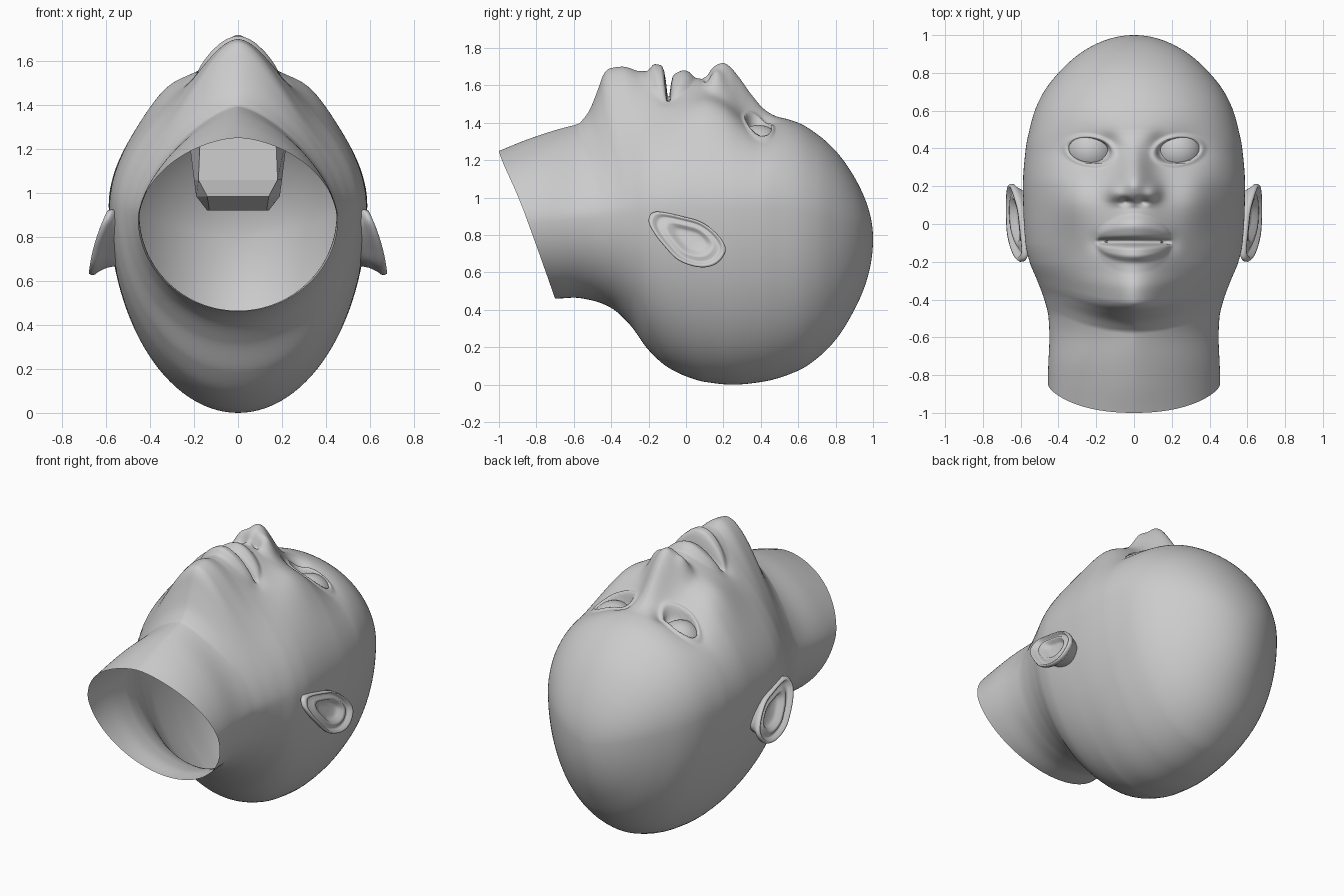
import bpy, bmesh, math

if "Cube" in bpy.data.objects:
    bpy.data.objects.remove(bpy.data.objects["Cube"])

skin = bpy.data.materials.new("plain grey")
skin.diffuse_color = (0.6, 0.6, 0.6, 1)
skin.use_nodes = True
skin.node_tree.nodes["Principled BSDF"].inputs["Base Color"].default_value = skin.diffuse_color


def spline(points, key=lambda v: v):
    """Smooth curve through (position, value) pairs."""
    xs = [key(p[0]) for p in points]
    ys = [p[1] for p in points]
    n = len(xs)
    d = [(ys[i + 1] - ys[i]) / (xs[i + 1] - xs[i]) for i in range(n - 1)]
    m = [d[0]] + [0 if d[i - 1] * d[i] <= 0 else 2 * d[i - 1] * d[i] / (d[i - 1] + d[i])
                  for i in range(1, n - 1)] + [d[-1]]

    def f(v):
        v = min(max(key(v), xs[0]), xs[-1])
        i = 0
        while i < n - 2 and v > xs[i + 1]:
            i += 1
        h = xs[i + 1] - xs[i]
        t = (v - xs[i]) / h
        return ((2 * t**3 - 3 * t**2 + 1) * ys[i] + (t**3 - 2 * t**2 + t) * h * m[i]
                + (3 * t**2 - 2 * t**3) * ys[i + 1] + (t**3 - t**2) * h * m[i + 1])
    return f


def step(a, b, v):
    t = min(max((v - a) / (b - a), 0), 1)
    return t * t * (3 - 2 * t)


def gauss(dx, dy, sx, sy):
    return math.exp(-(dx / sx) ** 2 - (dy / sy) ** 2)


def loft(name, rings, smooth=True, cap_first=False, cap_last=False):
    """Skin a list of closed rings into one object."""
    bm = bmesh.new()
    vs = [[bm.verts.new(p) for p in ring] for ring in rings]
    n = len(rings[0])
    for a, b in zip(vs, vs[1:]):
        for i in range(n):
            j = (i + 1) % n
            bm.faces.new((a[i], a[j], b[j], b[i]))
    if cap_first:
        bm.faces.new(vs[0])
    if cap_last:
        bm.faces.new(vs[-1])
    bmesh.ops.remove_doubles(bm, verts=bm.verts, dist=1e-5)
    bmesh.ops.recalc_face_normals(bm, faces=bm.faces)
    for f in bm.faces:
        f.smooth = smooth
    me = bpy.data.meshes.new(name)
    bm.to_mesh(me)
    bm.free()
    me.materials.append(skin)
    ob = bpy.data.objects.new(name, me)
    bpy.context.collection.objects.link(ob)
    return ob


# Head cross-section curves, running from the neck to the crown
def crown(y):
    return -math.sqrt(max(0, 1 - y))


width = spline([(-1, .455), (-.8, .455), (-.6, .448), (-.5, .452), (-.4, .475), (-.3, .512),
                (-.2, .553), (-.1, .575), (.05, .585), (.2, .588), (.4, .573), (.5, .553),
                (.6, .525), (.7, .477), (.8, .40), (.9, .29), (.95, .207), (1, 0)], crown)
front = spline([(-1, 1.25), (-.85, 1.31), (-.7, 1.36), (-.57, 1.395), (-.45, 1.43), (-.3, 1.47),
                (-.15, 1.51), (0, 1.53), (.1, 1.535), (.2, 1.52), (.3, 1.48), (.4, 1.445),
                (.5, 1.43), (.6, 1.40), (.7, 1.34), (.8, 1.25), (.9, 1.11), (.95, 1.01),
                (1, .78)], crown)
back = spline([(-1, .46), (-.7, .46), (-.6, .465), (-.5, .45), (-.4, .41), (-.3, .32),
               (-.2, .185), (-.1, .095), (0, .045), (.1, .015), (.25, 0), (.4, .014),
               (.6, .075), (.7, .14), (.8, .24), (.9, .40), (.95, .51), (1, .78)], crown)
middle = spline([(-1, .87), (-.6, .9), (0, .95), (.4, .95), (.7, .9), (1, .78)], crown)
squareness = spline([(-1, 1.72), (-.75, 1.6), (-.55, 1.45), (-.4, 1.55), (-.2, 1.78), (.1, 1.8),
                     (.3, 1.9), (.5, 2), (1, 2)])
# Centre lines of chin and muzzle, lips (added height) and nose
muzzle = spline([(-.57, 1.395), (-.52, 1.46), (-.47, 1.58), (-.44, 1.66), (-.41, 1.69),
                 (-.34, 1.70), (-.25, 1.675), (-.2, 1.665), (-.1, 1.65), (0, 1.645),
                 (.08, 1.635), (.15, 1.605), (.25, 1.53), (.35, 1.46), (.42, 1.441)])
muzzle_spread = spline([(-.57, .3), (-.45, .26), (-.3, .25), (-.1, .22), (.1, .2), (.42, .2)])
lips = spline([(-.26, 0), (-.21, .01), (-.165, .055), (-.135, .055), (-.112, .02), (-.094, -.04),
               (-.076, 0), (-.045, .022), (-.01, .035), (.015, .028), (.05, 0)])
nose = spline([(.085, 1.635), (.11, 1.65), (.135, 1.685), (.165, 1.71), (.2, 1.72), (.23, 1.705),
               (.28, 1.65), (.35, 1.555), (.42, 1.475), (.47, 1.442), (.5, 1.43)])
nose_spread = spline([(.08, .09), (.15, .1), (.22, .1), (.3, .085), (.4, .075), (.5, .1)])

EYE_X, EYE_Y = .232, .388


def relief(x, y):
    """Height of the facial features above the plain head."""
    ax = abs(x)
    yy = y - .6 * min(ax, .45) ** 2 * (1 - step(-.4, -.15, y))    # curved jaw line
    h = base = 0
    if -.57 < yy < .42:
        base = muzzle(yy) - front(yy)
        h = base * math.exp(-(ax / muzzle_spread(yy)) ** 2)
    # lips taper to the corners, with a slit between them
    if ax < .195:
        taper = math.sqrt(1 - (ax / .195) ** 2)
        h += lips(-.094 + (y + .094) / (.15 + .85 * taper)) * taper
        h -= .08 * taper * math.exp(-((y + .094) / .014) ** 2)
    h -= .015 * gauss(ax - .2, y + .1, .04, .05)
    # nose, its wings and nostrils
    if .085 < y < .5:
        h += (nose(y) - front(y) - base) * math.exp(-(ax / nose_spread(y)) ** 2)
    h += .045 * gauss(ax - .1, y - .165, .042, .045)
    h -= .04 * gauss(ax - .045, y - .118, .025, .018)
    # cheeks
    h += .06 * gauss(ax - .32, y - .12, .13, .17)
    # eye sockets, lid rims and the hollows beside the bridge
    dx, dy = ax - EYE_X, y - EYE_Y - .1 * (ax - EYE_X)
    e = math.hypot(dx / .115, dy / .068)
    h -= .04 * gauss(dx, dy, .16, .11)
    h -= .05 * (1 - step(.82, 1.02, e))
    h += .016 * math.exp(-((e - 1.1) / .14) ** 2)
    h -= .02 * gauss(ax - .13, y - .43, .05, .05)
    return h


# Head and open neck
ROWS, COLS = 340, 180
rings = []
for r in range(ROWS + 1):
    v = 1 - 2 * (r / ROWS) ** 2
    slant = .3 * step(0, -1, v)
    ring = []
    for k in range(COLS):
        a = 2 * math.pi * k / COLS
        a -= .6 * math.sin(a)                      # closer columns on the face
        s, c = math.sin(a), math.cos(a)
        y = v + slant * (1 - c) / 2
        p = squareness(y) if c > 0 else 2
        q = (abs(s) ** p + abs(c) ** p) ** (-1 / p)
        x, zc = width(y) * s * q, middle(y)
        z = zc + c * q * ((front(y) - zc) if c > 0 else (zc - back(y)))
        if c > 0 and y < .8:
            z += relief(x, y) * step(0, .35, c)
        ring.append((x, y, z))
    rings.append(ring)
loft("head", rings)

# Mouth cavity, visible through the neck
rings = []
for z, a, b, y0, y1 in [(.92, .13, .14, -.1, .04), (.985, .14, .19, -.27, .08),
                        (1.06, .18, .2, -.28, .1), (1.3, .17, .23, -.27, .08),
                        (1.52, .12, .15, -.11, -.08)]:
    ym = (y0 + y1) / 2
    rings.append([(-a, y0, z), (a, y0, z), (b, ym, z), (a, y1, z), (-a, y1, z), (-b, ym, z)])
loft("mouth_cavity", rings, smooth=False, cap_first=True)

# Ear outline in the side plane (y, z), and its section from hollow over rim to back
outline = [(-.2, .885), (-.16, .925), (-.02, .9), (.09, .865), (.18, .79), (.212, .715),
           (.16, .645), (.07, .628), (-.04, .665), (-.12, .745), (-.18, .825)]
section = [(.02, -.04), (.3, -.04), (.45, -.032), (.55, -.008), (.66, -.004), (.76, -.02),
           (.84, -.014), (.9, .006), (.96, .008), (1, -.004), (.99, -.02), (.9, -.035),
           (.78, -.07), (.68, -.14)]


def closed_curve(pts, per):
    out, n = [], len(pts)
    for i in range(n):
        a, b, c, d = (pts[(i + o) % n] for o in (-1, 0, 1, 2))
        for s in range(per):
            t = s / per
            out.append(tuple(.5 * (2 * b[j] + (c[j] - a[j]) * t
                             + (2 * a[j] - 5 * b[j] + 4 * c[j] - d[j]) * t * t
                             + (3 * b[j] - a[j] - 3 * c[j] + d[j]) * t**3) for j in (0, 1)))
    return out


edge = closed_curve(outline, 6)
for side, name in ((1, "right"), (-1, "left")):
    rings = []
    for k, off in section:
        ring = []
        for ey, ez in edge:
            y, z = .04 + (ey - .04) * k, .775 + (ez - .775) * k
            bulge = .015 * (1 - ((z - .78) / .15) ** 2)
            ring.append((side * (.629 + .3 * (.77 - z) + bulge + off), y, z))
        rings.append(ring)
    loft(name + "_ear", rings, cap_first=True, cap_last=True)

    # Front part of the eyeball
    R = .13
    rings = [[(side * EYE_X + R * math.sin(t) * math.cos(u), EYE_Y + R * math.sin(t) * math.sin(u),
               1.258 + R * math.cos(t)) for u in (2 * math.pi * i / 40 for i in range(40))]
             for t in (math.radians(75) * j / 16 for j in range(17))]
    loft(name + "_eyeball", rings)
